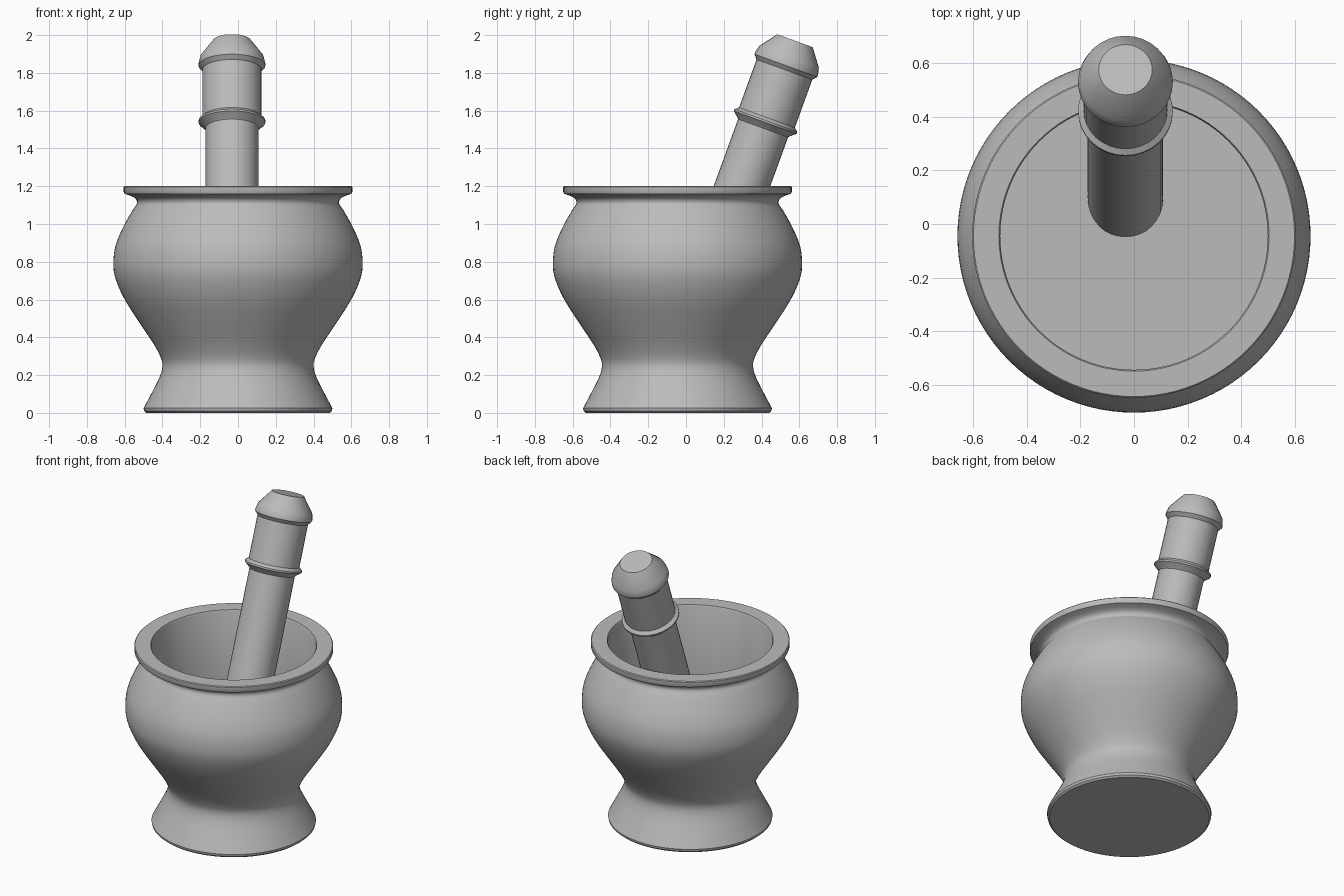
import bpy, bmesh, math
from mathutils import Matrix, Vector

cube = bpy.data.objects.get("Cube")
if cube:
    bpy.data.objects.remove(cube, do_unlink=True)

stone = bpy.data.materials.new("grey_stone")
stone.use_nodes = True
GREY = (0.5, 0.5, 0.5, 1)
stone.diffuse_color = GREY
stone.node_tree.nodes["Principled BSDF"].inputs["Base Color"].default_value = GREY


def lathe(name, profile, sides, matrix):
    """Revolve (radius, height) points into a closed solid with flat caps."""
    bm = bmesh.new()
    rings = []
    for r, z in profile:
        rings.append([bm.verts.new((r * math.cos(a), r * math.sin(a), z))
                      for a in (math.tau * i / sides for i in range(sides))])
    for low, high in zip(rings, rings[1:]):
        for i in range(sides):
            j = (i + 1) % sides
            bm.faces.new((low[i], low[j], high[j], high[i]))
    bm.faces.new(rings[0][::-1])
    bm.faces.new(rings[-1])
    mesh = bpy.data.meshes.new(name)
    bm.to_mesh(mesh)
    bm.free()
    mesh.materials.append(stone)
    obj = bpy.data.objects.new(name, mesh)
    obj.matrix_world = matrix
    bpy.context.collection.objects.link(obj)
    bpy.ops.object.select_all(action="DESELECT")
    obj.select_set(True)
    bpy.context.view_layer.objects.active = obj
    bpy.ops.object.shade_smooth_by_angle(angle=math.radians(30))
    return obj


def smooth_curve(points, steps):
    """Catmull-Rom spline through the points."""
    p = [Vector(q) for q in [points[0], *points, points[-1]]]
    out = []
    for a, b, c, d in zip(p, p[1:], p[2:], p[3:]):
        for k in range(steps):
            t = k / steps
            out.append(0.5 * (2 * b + (c - a) * t + (2 * a - 5 * b + 4 * c - d) * t * t
                              + (3 * b - a - 3 * c + d) * t ** 3))
    return [tuple(v) for v in out + [p[-1]]]


# Mortar: flared foot, round belly, waisted neck, flat rim and straight well
body = smooth_curve([(0.5, 0.025), (0.46, 0.1), (0.415, 0.19), (0.4, 0.25), (0.412, 0.3),
                     (0.45, 0.37), (0.53, 0.49), (0.6, 0.6), (0.645, 0.7), (0.66, 0.78),
                     (0.65, 0.88), (0.61, 0.98), (0.56, 1.07), (0.535, 1.11),
                     (0.55, 1.14), (0.6, 1.16)], 3)
foot = [(0.485, 0), (0.497, 0.01)]
rim_and_well = [(0.605, 1.17), (0.605, 1.195), (0.6, 1.2), (0.505, 1.2), (0.5, 1.19), (0.5, 0.66)]
lathe("mortar", foot + body + rim_and_well, 96, Matrix.Translation((0, -0.045, 0)))

# Pestle: leaning shaft with a thin collar and a bevelled knob
pestle = [(0.141, -0.98), (0.141, -0.035), (0.15, -0.025), (0.177, -0.002), (0.177, 0.008),
          (0.157, 0.025), (0.157, 0.295), (0.177, 0.318), (0.177, 0.33), (0.168, 0.367),
          (0.1, 0.458)]
lean = Matrix.Rotation(math.radians(-20), 4, "X")
lathe("pestle", pestle, 32, Matrix.Translation((-0.032, 0.42, 1.54)) @ lean)
